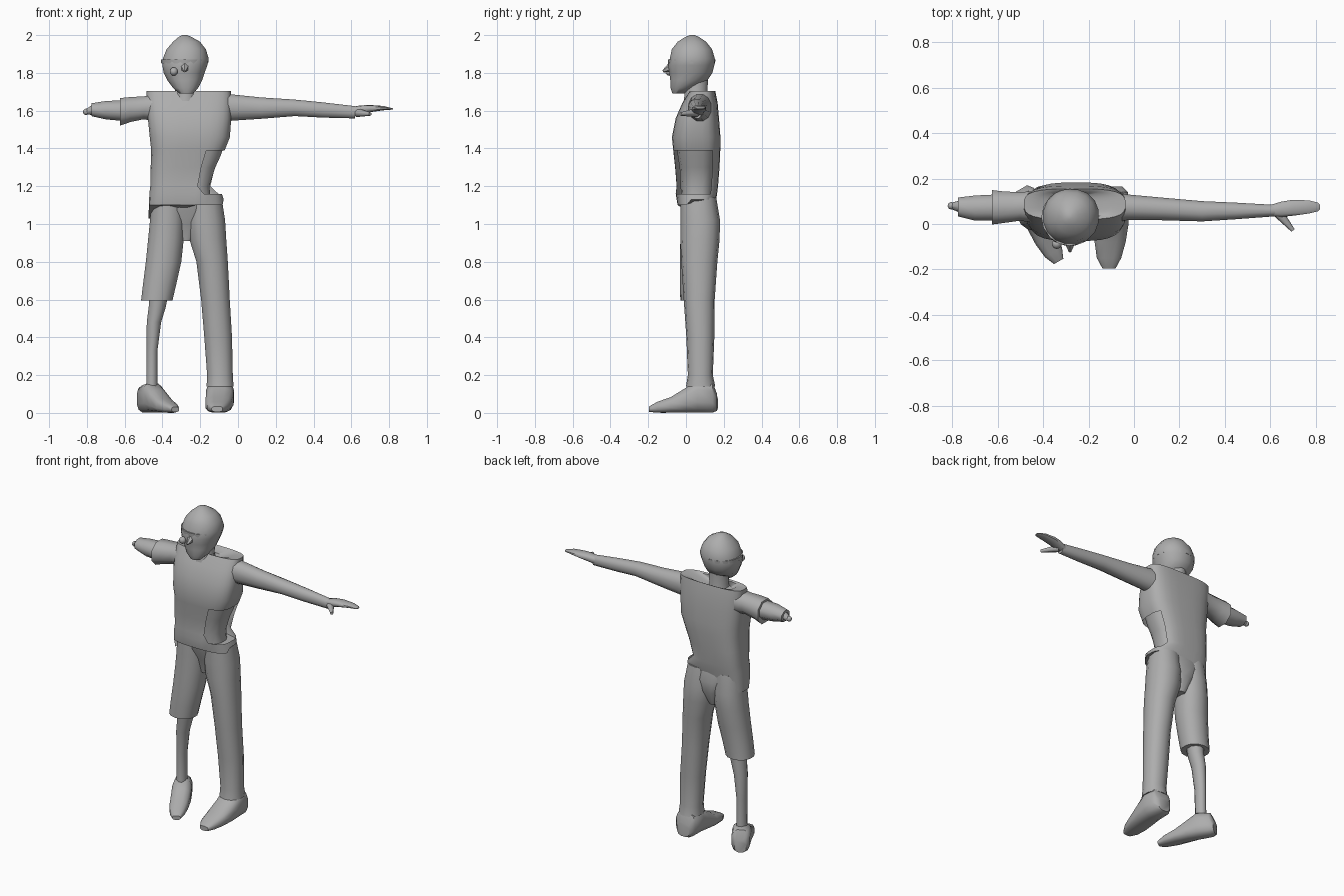
import bpy, bmesh, math
from mathutils import Vector, Matrix

grey = bpy.data.materials.new("plain grey")
grey.diffuse_color = (0.42, 0.42, 0.42, 1)


def finish(bm, name, angle=50):
    bmesh.ops.recalc_face_normals(bm, faces=bm.faces)
    me = bpy.data.meshes.new(name)
    bm.to_mesh(me)
    bm.free()
    ob = bpy.data.objects.new(name, me)
    bpy.context.collection.objects.link(ob)
    me.materials.append(grey)
    bpy.ops.object.select_all(action='DESELECT')
    ob.select_set(True)
    bpy.context.view_layer.objects.active = ob
    bpy.ops.object.shade_smooth_by_angle(angle=math.radians(angle))
    return ob


def loft(name, axis, rings, n=12, e=2.0, edit=None, matrix=None):
    """Skin rings of (position, u low, u high, v low, v high) along an axis."""
    bm = bmesh.new()
    loops = []
    for t, u0, u1, v0, v1 in rings:
        loop = []
        for i in range(n):
            a = 2 * math.pi * (i + 0.5) / n
            c, s = math.cos(a), math.sin(a)
            u = (u0 + u1) / 2 + (u1 - u0) / 2 * math.copysign(abs(c) ** (2 / e), c)
            v = (v0 + v1) / 2 + (v1 - v0) / 2 * math.copysign(abs(s) ** (2 / e), s)
            co = {'x': (t, u, v), 'y': (u, t, v), 'z': (u, v, t)}[axis]
            loop.append(bm.verts.new(co))
        loops.append(loop)
    for a, b in zip(loops, loops[1:]):
        for i in range(n):
            j = (i + 1) % n
            bm.faces.new((a[i], a[j], b[j], b[i]))
    bm.faces.new(loops[0])
    bm.faces.new(loops[-1])
    if edit:
        edit(bm)
    if matrix:
        bm.transform(matrix)
    return finish(bm, name)


def taper(name, p0, p1, r0, r1, n=8):
    """Tapered rod between two points."""
    p0, p1 = Vector(p0), Vector(p1)
    d = p1 - p0
    bm = bmesh.new()
    m = Matrix.Translation((p0 + p1) / 2) @ d.to_track_quat('Z', 'Y').to_matrix().to_4x4()
    bmesh.ops.create_cone(bm, cap_ends=True, segments=n, radius1=r0, radius2=r1,
                          depth=d.length, matrix=m)
    return finish(bm, name)


# Head, neck, nose and the knob on the face
loft("head", 'z', [
    (1.69, -.31, -.24, -.072, -.01), (1.72, -.345, -.21, -.083, .04),
    (1.76, -.375, -.188, -.085, .115), (1.80, -.395, -.175, -.09, .142),
    (1.84, -.403, -.16, -.096, .152), (1.875, -.40, -.153, -.088, .155),
    (1.925, -.38, -.168, -.077, .14), (1.965, -.345, -.20, -.045, .108),
    (1.99, -.315, -.245, -.005, .07), (2.0, -.295, -.27, .02, .045)], 16, 2.15)
loft("neck", 'z', [(1.62, -.355, -.20, -.02, .125), (1.68, -.335, -.22, -.01, .115),
                   (1.80, -.34, -.22, -.005, .12)], 12)
taper("nose", (-.282, -.07, 1.835), (-.282, -.122, 1.808), .03, .006, 6)
taper("brow_band", (-.282, .03, 1.85), (-.282, .03, 1.872), .124, .126, 16)
bm = bmesh.new()
bmesh.ops.create_uvsphere(bm, u_segments=10, v_segments=8, radius=.022,
                          matrix=Matrix.Translation((-.34, -.088, 1.807)))
finish(bm, "face_knob")


# Vest with an open side and a slanting back hem
def cut_vest(bm):
    for v in bm.verts:
        if v.co.z < 1.12 and v.co.y > .02:
            v.co.z += .03 - .10 * max(0, min(1, (-.15 - v.co.x) / .3))
    gone = []
    for f in bm.faces:
        c = f.calc_center_median()
        if 1.18 < c.z < 1.40 and c.y < .13 and c.x > (-.21 if c.z < 1.31 else -.17):
            gone.append(f)
    bmesh.ops.delete(bm, geom=gone, context='FACES')


loft("vest", 'z', [
    (1.10, -.475, -.075, -.045, .15), (1.16, -.47, -.085, -.055, .165),
    (1.20, -.465, -.13, -.05, .17), (1.30, -.463, -.105, -.058, .178),
    (1.39, -.46, -.07, -.068, .182), (1.46, -.468, -.042, -.075, .183),
    (1.56, -.478, -.035, -.055, .175), (1.64, -.484, -.035, -.02, .168),
    (1.705, -.485, -.037, .02, .155), (1.70, -.42, -.10, .03, .145),
    (1.665, -.365, -.19, .02, .13)], 28, 3.2, cut_vest)
loft("side_body", 'z', [
    (1.12, -.44, -.14, -.025, .14), (1.20, -.44, -.15, -.03, .15),
    (1.30, -.44, -.118, -.035, .155), (1.36, -.44, -.09, -.045, .16),
    (1.45, -.44, -.06, -.05, .16)], 16, 2.8)

# Full arm with hand and thumb
loft("long_arm", 'x', [
    (-.10, .005, .14, 1.535, 1.69), (-.03, .015, .132, 1.545, 1.688),
    (.12, .015, .118, 1.555, 1.672), (.30, .01, .102, 1.57, 1.66),
    (.45, .02, .095, 1.562, 1.645), (.62, .033, .085, 1.558, 1.625)], 12, 2.2)
loft("hand", 'x', [
    (.60, .035, .085, 1.57, 1.62), (.65, .03, .10, 1.582, 1.628),
    (.70, .035, .108, 1.592, 1.63), (.77, .045, .105, 1.602, 1.625),
    (.81, .055, .095, 1.605, 1.615), (.82, .065, .085, 1.606, 1.612)], 10, 2.5)
taper("thumb", (.63, .055, 1.59), (.70, -.028, 1.582), .024, .009)

# Short sleeve and forearm stump with end knob
loft("short_sleeve", 'x', [
    (-.44, .0, .15, 1.54, 1.69), (-.50, .01, .145, 1.55, 1.68),
    (-.57, .0, .148, 1.535, 1.677), (-.625, -.008, .155, 1.515, 1.672)], 8, 2.2)
loft("forearm_stump", 'x', [
    (-.775, .03, .12, 1.568, 1.642), (-.70, .01, .13, 1.55, 1.655),
    (-.60, .01, .135, 1.54, 1.66)], 8)
taper("stump_rod", (-.76, .077, 1.605), (-.805, .08, 1.592), .03, .013)
bm = bmesh.new()
bmesh.ops.create_uvsphere(bm, u_segments=8, v_segments=6, radius=.017,
                          matrix=Matrix.Translation((-.804, .08, 1.594)))
finish(bm, "stump_knob")

# Trousers: pelvis, long leg and cropped leg
loft("pelvis", 'z', [
    (.91, -.305, -.245, .03, .13), (1.0, -.36, -.18, .01, .165),
    (1.07, -.42, -.12, -.02, .17), (1.14, -.45, -.10, -.03, .155)], 16, 2.3)
loft("long_trouser_leg", 'z', [
    (.14, -.168, -.022, .0, .155), (.20, -.165, -.026, .01, .142),
    (.40, -.18, -.03, .002, .15), (.60, -.197, -.042, -.012, .152),
    (.80, -.222, -.052, -.025, .166), (.92, -.26, -.06, -.03, .178),
    (1.02, -.27, -.066, -.03, .18), (1.14, -.265, -.085, -.03, .16)], 14, 2.2)
loft("cropped_trouser_leg", 'z', [
    (.595, -.515, -.345, -.03, .135), (.68, -.505, -.325, -.032, .14),
    (.80, -.49, -.298, -.032, .155), (.92, -.478, -.285, -.03, .172),
    (1.02, -.468, -.28, -.03, .175), (1.14, -.46, -.28, -.03, .16)], 14, 2.2)

# Thin bare shin
loft("thin_shin", 'z', [
    (.05, -.495, -.42, .02, .12), (.16, -.487, -.425, .035, .11),
    (.33, -.485, -.425, .03, .11), (.48, -.485, -.405, .02, .115),
    (.56, -.475, -.38, .01, .115), (.66, -.47, -.36, .0, .12)], 10)

# Shoes, the second one turned outward
shoe = [(.165, -.14, -.05, .01, .10), (.14, -.165, -.025, .0, .165),
        (.06, -.17, -.02, .0, .18), (.0, -.172, -.022, .0, .135),
        (-.08, -.175, -.035, .0, .085), (-.15, -.165, -.055, .0, .06),
        (-.195, -.14, -.08, .005, .035)]
loft("left_shoe", 'y', shoe, 12, 2.7)
turn = (Matrix.Translation((-.455, .07, 0)) @ Matrix.Rotation(math.radians(30), 4, 'Z')
        @ Matrix.Diagonal((.8, 1, .9, 1)) @ Matrix.Translation((.097, -.07, 0)))
loft("right_shoe", 'y', shoe, 12, 2.7, matrix=turn)
